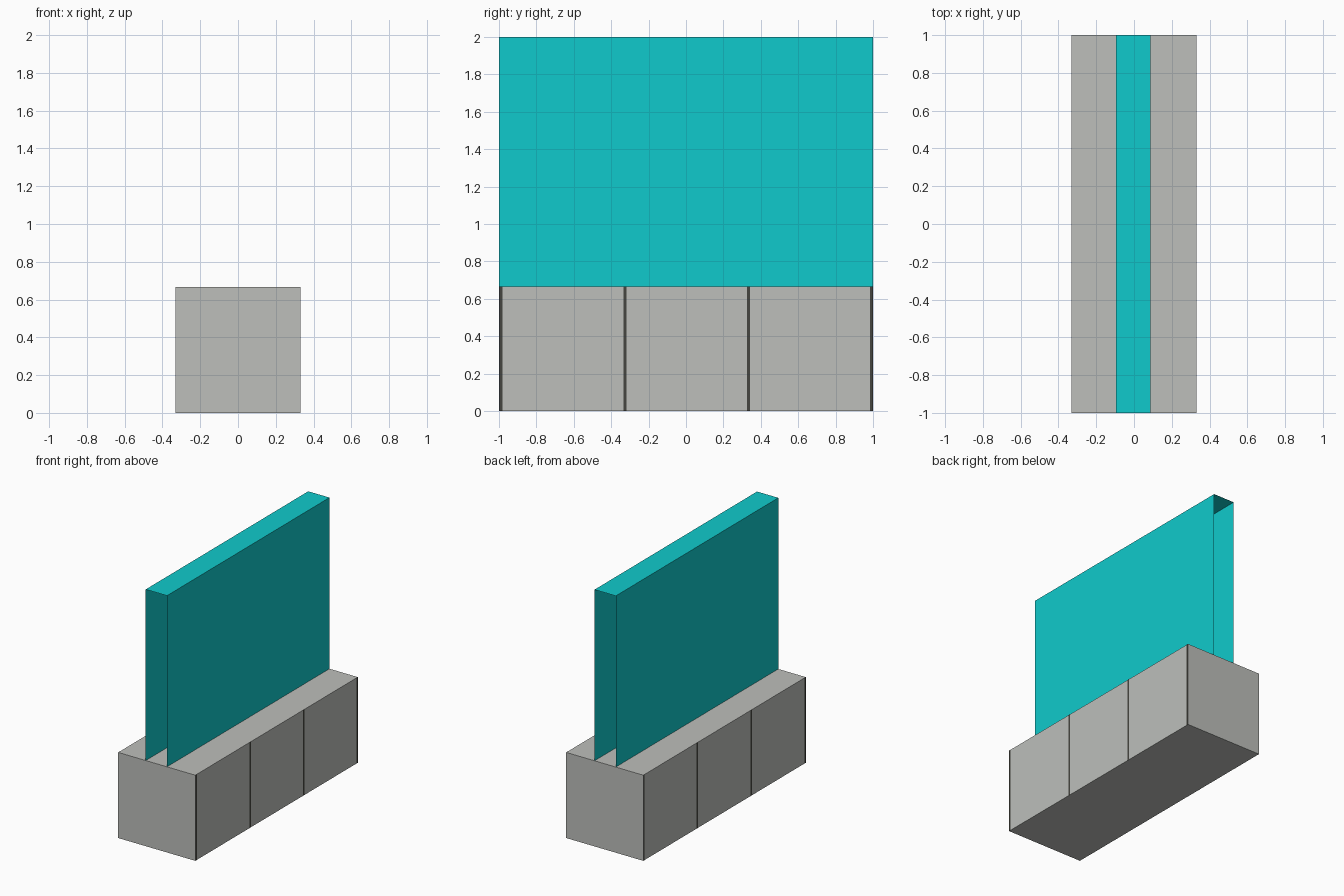
import bpy

if "Cube" in bpy.data.objects:
    bpy.data.objects.remove(bpy.data.objects["Cube"])

def material(name, rgb):
    m = bpy.data.materials.new(name)
    m.diffuse_color = (*rgb, 1)
    m.use_nodes = True
    m.node_tree.nodes["Principled BSDF"].inputs["Base Color"].default_value = m.diffuse_color
    return m

GREY = material("stone grey", (0.509, 0.521, 0.497))
CYAN = material("cyan", (0.005, 0.591, 0.604))
DARK = material("dark seam", (0.06, 0.06, 0.05))

W, H = 0.332, 0.667          # half width and height of the base


def mesh_object(name, verts, faces, mat):
    me = bpy.data.meshes.new(name)
    me.from_pydata(verts, [], faces)
    me.materials.append(mat)
    ob = bpy.data.objects.new(name, me)
    bpy.context.collection.objects.link(ob)
    return ob


def tube(name, x0, x1, z0, z1, mat, capped):
    """Rectangular profile run along y, with or without end faces."""
    profile = [(x0, z0), (x1, z0), (x1, z1), (x0, z1)]
    verts = [(x, y, z) for y in (-1, 1) for x, z in profile]
    faces = [(i, i + 4, (i + 1) % 4 + 4, (i + 1) % 4)[::-1] for i in range(4)]
    if capped:
        faces += [(0, 1, 2, 3), (7, 6, 5, 4)]
    return mesh_object(name, verts, faces, mat)


# Solid base block
tube("base_block", -W, W, 0, H, GREY, True)

# Thin upright panel, open at both ends, its floor tucked just under the base top
tube("upright_panel", -0.095, 0.088, H - 0.001, 2, CYAN, False)

# Narrow dark seams dividing each long side into three
for side, s in (("left", -1), ("right", 1)):
    for i, (a, b) in enumerate([(-1, -0.982), (-0.335, -0.317),
                                (0.325, 0.343), (0.984, 1)]):
        x = s * (W + 0.0008)
        ring = [(x, a, 0), (x, b, 0), (x, b, H), (x, a, H)]
        mesh_object(f"{side}_seam_{i + 1}", ring, [(0, 1, 2, 3)[::s]], DARK)
